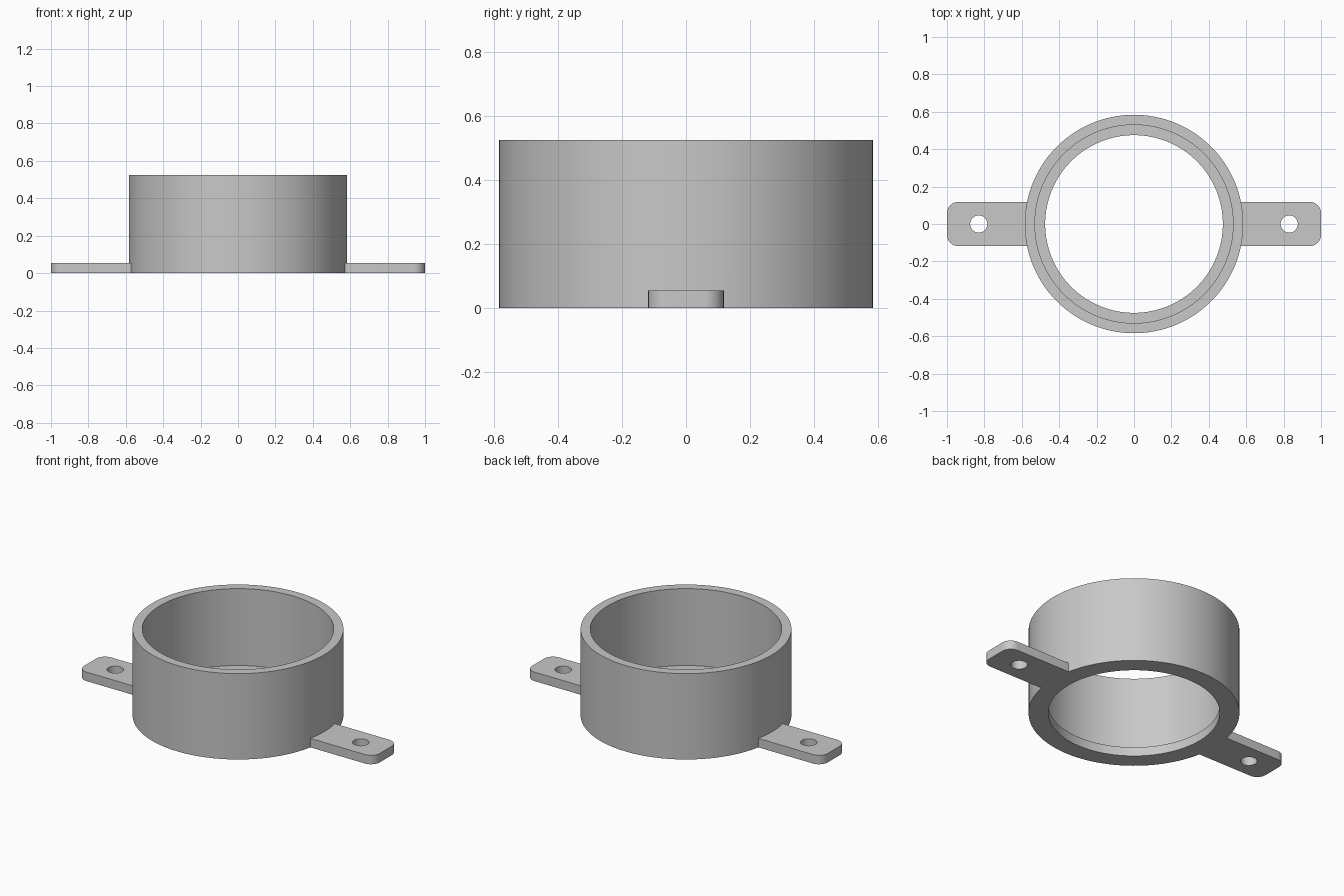
import bpy, bmesh, math

if "Cube" in bpy.data.objects:
    bpy.data.objects.remove(bpy.data.objects["Cube"])

R_OUT, R_IN, R_LIP = 0.584, 0.53, 0.475
HEIGHT, PLATE = 0.525, 0.055
TAB_W, CORNER, HOLE_X, HOLE_R = 0.118, 0.06, 0.83, 0.046
SEG = 128

grey = bpy.data.materials.new("light grey")
grey.diffuse_color = (0.58, 0.58, 0.58, 1)
grey.use_nodes = True
grey.node_tree.nodes["Principled BSDF"].inputs["Base Color"].default_value = grey.diffuse_color


def make_object(name, bm):
    bmesh.ops.recalc_face_normals(bm, faces=bm.faces)
    mesh = bpy.data.meshes.new(name)
    bm.to_mesh(mesh)
    bm.free()
    mesh.materials.append(grey)
    obj = bpy.data.objects.new(name, mesh)
    bpy.context.collection.objects.link(obj)
    return obj


def prism(name, outline, z0, z1):
    bm = bmesh.new()
    face = bm.faces.new([bm.verts.new((x, y, z0)) for x, y in outline])
    top = bmesh.ops.extrude_face_region(bm, geom=[face])["geom"]
    verts = [g for g in top if isinstance(g, bmesh.types.BMVert)]
    bmesh.ops.translate(bm, vec=(0, 0, z1 - z0), verts=verts)
    return make_object(name, bm)


def arc(cx, cy, r, a0, a1, n):
    return [(cx + r * math.cos(math.radians(a0 + (a1 - a0) * i / n)),
             cy + r * math.sin(math.radians(a0 + (a1 - a0) * i / n))) for i in range(n + 1)]


def combine(target, tool, operation):
    mod = target.modifiers.new(operation, 'BOOLEAN')
    mod.operation, mod.solver, mod.object = operation, 'EXACT', tool
    bpy.context.view_layer.objects.active = target
    bpy.ops.object.modifier_apply(modifier=mod.name)
    bpy.data.objects.remove(tool)


# Cup wall with an inner lip at the bottom, as a revolved profile
profile = [(R_LIP, 0), (R_OUT, 0), (R_OUT, HEIGHT), (R_IN, HEIGHT), (R_IN, PLATE), (R_LIP, PLATE)]
bm = bmesh.new()
rings = []
for i in range(SEG):
    a = 2 * math.pi * i / SEG
    rings.append([bm.verts.new((r * math.cos(a), r * math.sin(a), z)) for r, z in profile])
for i in range(SEG):
    p, q = rings[i], rings[(i + 1) % SEG]
    for j in range(len(profile)):
        k = (j + 1) % len(profile)
        bm.faces.new((p[j], q[j], q[k], p[k]))
holder = make_object("ring_holder", bm)

# Mounting tabs with rounded outer corners and a screw hole
for side in (-1, 1):
    c = TAB_W - CORNER
    outline = ([(0.545, -TAB_W)] + arc(1 - CORNER, -c, CORNER, -90, 0, 10)
               + arc(1 - CORNER, c, CORNER, 0, 90, 10) + [(0.545, TAB_W)])
    tab = prism("mounting_tab", [(side * x, y) for x, y in outline], 0, PLATE)
    hole = prism("screw_hole", arc(side * HOLE_X, 0, HOLE_R, 0, 360 - 360 / 40, 39), -0.1, 0.2)
    combine(tab, hole, 'DIFFERENCE')
    combine(holder, tab, 'UNION')

# Smooth curved walls, crisp edges
bpy.ops.object.select_all(action='DESELECT')
holder.select_set(True)
bpy.context.view_layer.objects.active = holder
bpy.ops.object.shade_smooth_by_angle(angle=math.radians(30))
